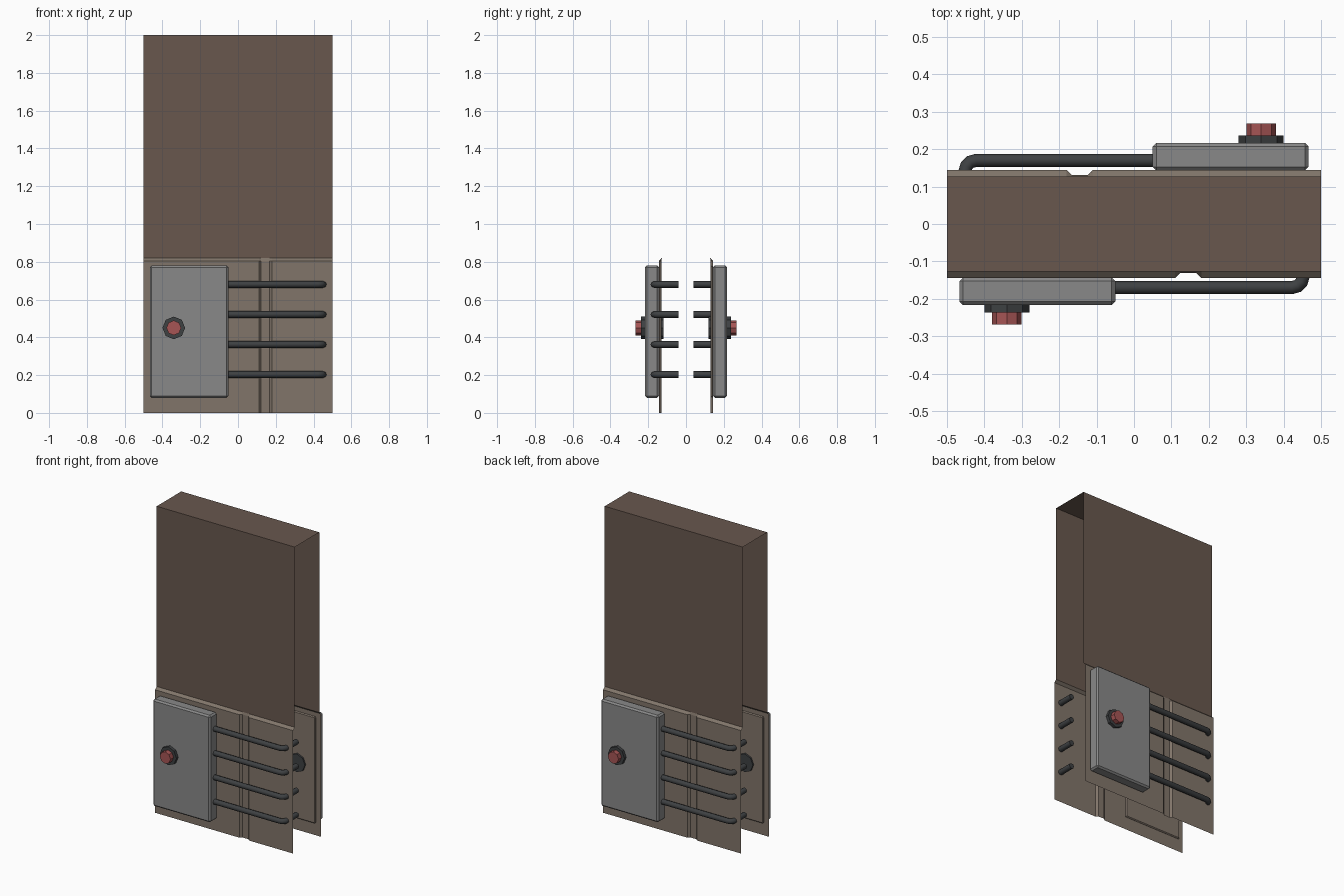
import bpy, bmesh, math
from mathutils import Matrix, Vector

if "Cube" in bpy.data.objects:
    bpy.data.objects.remove(bpy.data.objects["Cube"])


def material(name, rgb):
    m = bpy.data.materials.new(name)
    m.diffuse_color = (*rgb, 1)
    m.use_nodes = True
    m.node_tree.nodes["Principled BSDF"].inputs["Base Color"].default_value = m.diffuse_color
    return m


BROWN = material("brown", (0.14, 0.097, 0.076))
TAN = material("tan", (0.22, 0.178, 0.144))
GREY = material("grey", (0.25, 0.25, 0.25))
DARK = material("dark", (0.048, 0.052, 0.055))
RED = material("red", (0.38, 0.09, 0.09))


def add(name, mesh, mat):
    mesh.materials.clear()
    mesh.materials.append(mat)
    ob = bpy.data.objects.new(name, mesh)
    bpy.context.collection.objects.link(ob)
    return ob


def add_pair(name, mesh, mat):
    """One part on the front and its half-turn copy on the back."""
    add("front_" + name, mesh, mat)
    add("back_" + name, mesh, mat).rotation_euler.z = math.pi


def from_bmesh(bm, name):
    mesh = bpy.data.meshes.new(name)
    bm.to_mesh(mesh)
    bm.free()
    return mesh


def grid(name, rows):
    """Sheet of quads through equally long rows of points."""
    n = len(rows[0])
    faces = [(j * n + i, j * n + i + 1, (j + 1) * n + i + 1, (j + 1) * n + i)
             for j in range(len(rows) - 1) for i in range(n - 1)]
    mesh = bpy.data.meshes.new(name)
    mesh.from_pydata([p for r in rows for p in r], [], faces)
    return mesh


def bevelled_box(name, lo, hi, bevel):
    lo, hi = Vector(lo), Vector(hi)
    bm = bmesh.new()
    bmesh.ops.create_cube(bm, size=1, matrix=Matrix.Translation((lo + hi) / 2)
                          @ Matrix.Diagonal((*(hi - lo), 1)))
    bmesh.ops.bevel(bm, geom=bm.edges[:], offset=bevel, segments=1, affect='EDGES')
    return from_bmesh(bm, name)


def rod_y(name, x, z, r, y0, y1, sides=8):
    bm = bmesh.new()
    bmesh.ops.create_cone(bm, cap_ends=True, segments=sides, radius1=r, radius2=r,
                          depth=y1 - y0,
                          matrix=Matrix.Translation((x, (y0 + y1) / 2, z))
                          @ Matrix.Rotation(math.pi / 2, 4, 'X'))
    return from_bmesh(bm, name)


# Upper cover: front wall, top and back wall, open at the ends and below
W = 0.127
profile = [(-W, 0.82), (-W, 2), (W, 2), (W, 0.82)]
add("upper_cover", grid("upper_cover", [[(-0.5, y, z), (0.5, y, z)] for y, z in profile]), BROWN)

# Lower panels with a vertical groove and sloped top lip
groove = [(-0.5, 0.144), (0.11, 0.144), (0.123, 0.131), (0.167, 0.131), (0.18, 0.144), (0.5, 0.144)]
rows = [[(x, -d, z) for x, d in groove] for z in (0, 0.805)]
rows.append([(x, -W, 0.82) for x, d in groove])
add_pair("lower_panel", grid("lower_panel", rows), TAN)

# Equipment boxes and the pressed seat behind each
add_pair("box", bevelled_box("box", (-0.467, -0.217, 0.08), (-0.05, -0.143, 0.78), 0.01), GREY)
add_pair("box_seat", bevelled_box("box_seat", (-0.467, -0.1435, 0.08), (-0.05, -0.131, 0.78), 0.006), TAN)

# Bolts with octagonal collars running through the panel
add_pair("bolt_collar", rod_y("bolt_collar", -0.34, 0.45, 0.06, -0.237, -0.12), DARK)
add_pair("bolt_head", rod_y("bolt_head", -0.34, 0.45, 0.039, -0.268, -0.2), RED)

# Cables leaving the box and bending through the panel
B, CX, CY = 0.03, 0.422, -0.14
path = [(-0.07, CY - B)]
path += [(CX + B * math.sin(a), CY - B * math.cos(a))
         for a in (math.radians(30 * k) for k in range(4))]
path.append((CX + B, -0.04))
for i in range(4):
    curve = bpy.data.curves.new("cable_path", 'CURVE')
    curve.dimensions = '3D'
    curve.bevel_depth = 0.0175
    curve.bevel_resolution = 2
    curve.use_fill_caps = True
    spline = curve.splines.new('POLY')
    spline.points.add(len(path) - 1)
    for p, (x, y) in zip(spline.points, path):
        p.co = (x, y, 0.203 + 0.159 * i, 1)
    tmp = bpy.data.objects.new("cable_path", curve)
    bpy.context.collection.objects.link(tmp)
    mesh = bpy.data.meshes.new_from_object(tmp)
    bpy.data.objects.remove(tmp)
    add_pair(f"cable_{i + 1}", mesh, DARK)
